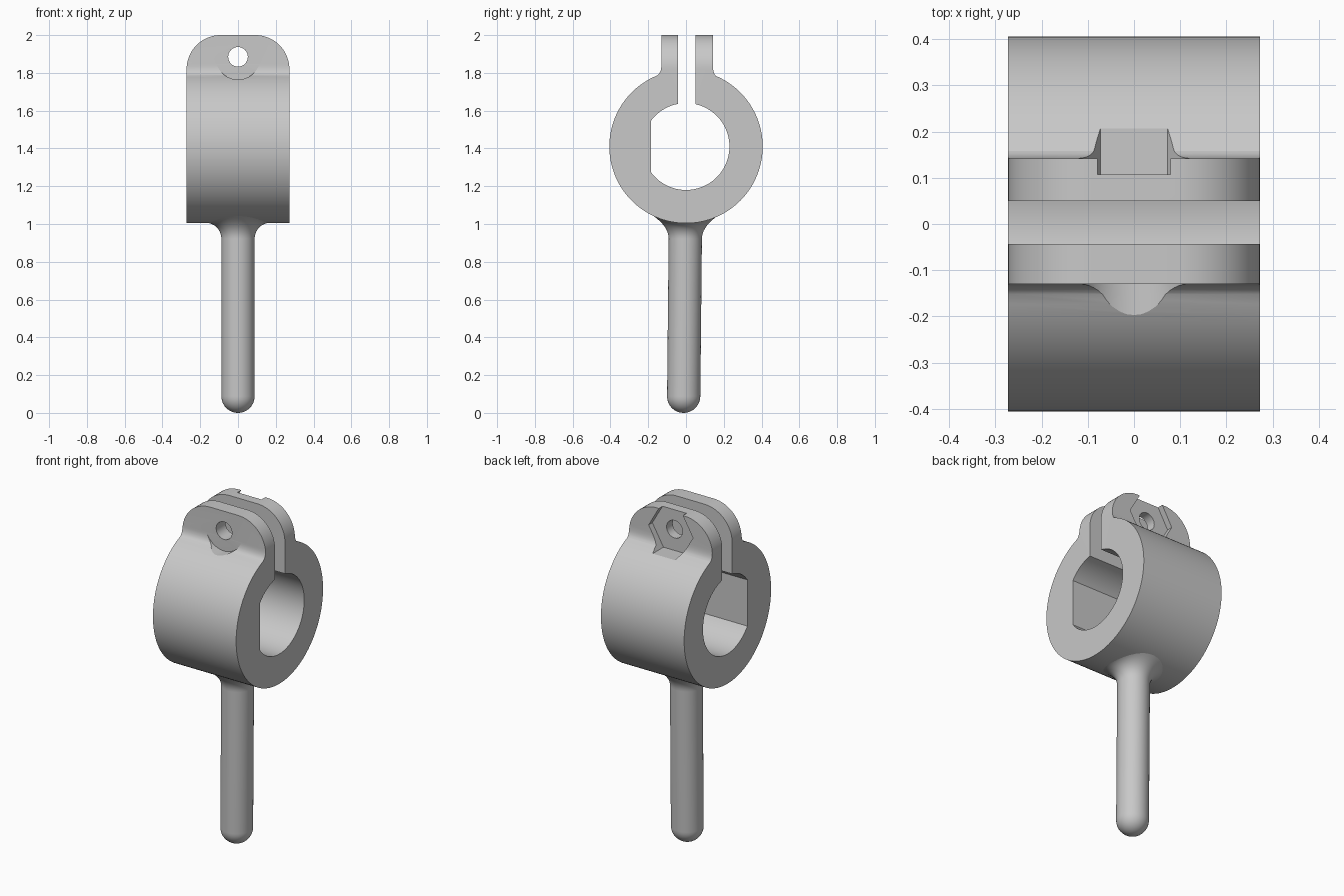
import bpy, bmesh
from math import sin, cos, pi, asin, sqrt, radians
from mathutils import Vector

if "Cube" in bpy.data.objects:
    bpy.data.objects.remove(bpy.data.objects["Cube"])

grey = bpy.data.materials.new("plain grey")
grey.use_nodes = True
grey.diffuse_color = (0.58, 0.58, 0.58, 1)
grey.node_tree.nodes["Principled BSDF"].inputs["Base Color"].default_value = grey.diffuse_color

RING_Z, RING_R, BORE_R = 1.41, 0.406, 0.23
HALF_W, BOLT_Z = 0.272, 1.885


def make_object(name, bm):
    bmesh.ops.recalc_face_normals(bm, faces=bm.faces)
    mesh = bpy.data.meshes.new(name)
    bm.to_mesh(mesh)
    bm.free()
    mesh.materials.append(grey)
    obj = bpy.data.objects.new(name, mesh)
    bpy.context.collection.objects.link(obj)
    return obj


def prism(name, points, offset):
    """Extrude a closed 3D outline along an offset."""
    bm = bmesh.new()
    face = bm.faces.new([bm.verts.new(p) for p in points])
    new = bmesh.ops.extrude_face_region(bm, geom=[face])["geom"]
    bmesh.ops.translate(bm, vec=offset, verts=[v for v in new if isinstance(v, bmesh.types.BMVert)])
    return make_object(name, bm)


def arc(radius, start, end, count, cx=0.0, cz=RING_Z):
    """Points on an arc, angles measured from straight up."""
    steps = [start + (end - start) * i / count for i in range(count + 1)]
    return [(cx + radius * sin(a), cz + radius * cos(a)) for a in steps]


def bolt_cutter(name, radius, sides, y0, y1, turn=0.0):
    pts = arc(radius, turn, turn + 2 * pi, sides, 0, BOLT_Z)[:-1]
    return prism(name, [(x, y0, z) for x, z in pts], (0, y1 - y0, 0))


def cut(target, cutter, operation):
    mod = target.modifiers.new(cutter.name, 'BOOLEAN')
    mod.object, mod.operation, mod.solver = cutter, operation, 'EXACT'
    bpy.context.view_layer.objects.active = target
    bpy.ops.object.modifier_apply(modifier=mod.name)
    bpy.data.objects.remove(cutter)


def smooth(obj):
    bpy.ops.object.select_all(action='DESELECT')
    obj.select_set(True)
    bpy.context.view_layer.objects.active = obj
    bpy.ops.object.shade_smooth_by_angle(angle=radians(25))


def lug_fillet(lug_y, ring_y):
    """Curve from the lug's outer face down onto the ring."""
    top = Vector((lug_y, 1.845))
    corner = Vector((lug_y, 1.80))
    foot = Vector((ring_y, RING_Z + sqrt(RING_R ** 2 - ring_y ** 2)))
    return [tuple(top.lerp(corner, t).lerp(corner.lerp(foot, t), t))
            for t in (0, 0.2, 0.4, 0.6, 0.8)]


# Clamp section: split ring, two lugs, bore with one flat
slot_front, slot_back = -0.043, 0.05
flat = asin(0.185 / BORE_R)
section = lug_fillet(0.142, 0.158)
section += arc(RING_R, asin(0.158 / RING_R), 2 * pi - asin(0.152 / RING_R), 96)
section += lug_fillet(-0.13, -0.152)[::-1]
section += [(-0.13, 2.05), (slot_front, 2.05)]
section += arc(BORE_R, 2 * pi + asin(slot_front / BORE_R), 2 * pi - flat, 10)
section += arc(BORE_R, pi + flat, asin(slot_back / BORE_R), 54)
section += [(slot_back, 2.05), (0.142, 2.05)]
clamp = prism("clamp_ring", [(-0.3, y, z) for y, z in section], (0.6, 0, 0))

# Trim to width and round the lug corners
corner_r = 0.18
cx, cz = HALF_W - corner_r, 2 - corner_r
outline = [(-HALF_W, 0.9)] + arc(corner_r, -pi / 2, 0, 18, -cx, cz)
outline += arc(corner_r, 0, pi / 2, 18, cx, cz) + [(HALF_W, 0.9)]
cut(clamp, prism("trim", [(x, -0.6, z) for x, z in outline], (0, 1.2, 0)), 'INTERSECT')

# Bolt hole, round head seat in front, hexagonal nut pocket behind
cut(clamp, bolt_cutter("bolt_hole", 0.052, 32, -0.6, 0.6), 'DIFFERENCE')
cut(clamp, bolt_cutter("head_seat", 0.12, 48, -0.6, -0.1302), 'DIFFERENCE')
cut(clamp, bolt_cutter("nut_pocket", 0.145, 6, 0.107, 0.6, pi / 6), 'DIFFERENCE')
smooth(clamp)

# Handle: round-ended rod whose flared top follows the ring
rod_r, flare, count = 0.088, 0.085, 48
profile = [(rod_r * sin(a), rod_r * (1 - cos(a)), 0) for a in
           [pi / 2 * i / 10 for i in range(1, 11)]]
for i in range(11):
    a = pi / 2 * i / 10
    profile.append((rod_r + flare * (1 - cos(a)), 0.922 + flare * sin(a), i / 10))
profile.append((rod_r + flare, 1.04, 1))
bm = bmesh.new()
rings = []
for r, z, follow in profile:
    ring = []
    for k in range(count):
        x, y = r * cos(2 * pi * k / count), r * sin(2 * pi * k / count)
        lift = follow * (RING_R - sqrt(RING_R ** 2 - y * y))
        ring.append(bm.verts.new((x, y - 0.013 + 0.01 * z, z + lift)))
    rings.append(ring)
for low, high in zip(rings, rings[1:]):
    for k in range(count):
        n = (k + 1) % count
        bm.faces.new((low[k], low[n], high[n], high[k]))
tip = bm.verts.new((0, -0.013, 0))
crown = bm.verts.new((0, 0, 1.05))
for k in range(count):
    n = (k + 1) % count
    bm.faces.new((tip, rings[0][n], rings[0][k]))
    bm.faces.new((crown, rings[-1][k], rings[-1][n]))
handle = make_object("handle", bm)
smooth(handle)
